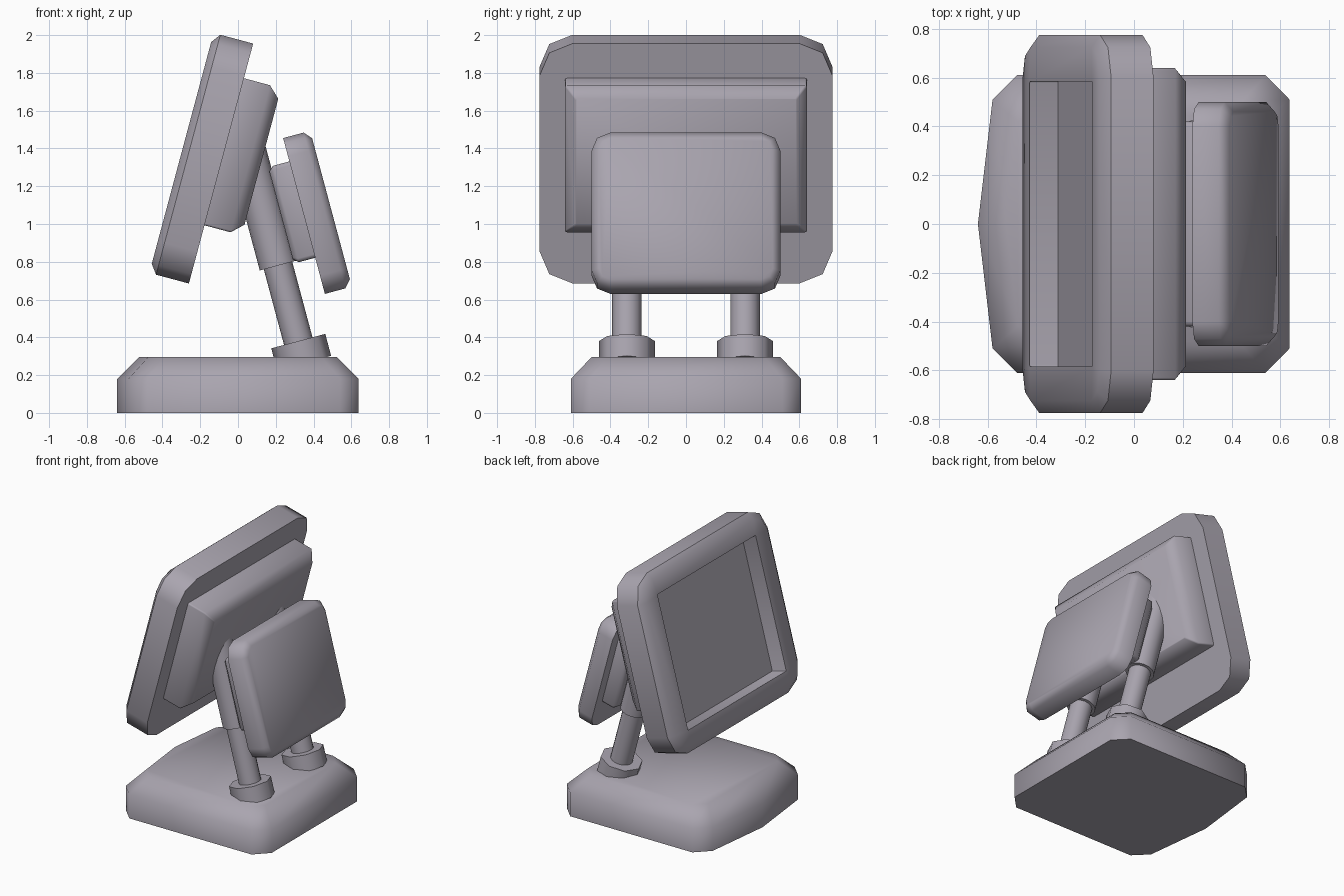
import bpy, bmesh, math
from mathutils import Matrix, Vector

cube = bpy.data.objects.get("Cube")
if cube:
    bpy.data.objects.remove(cube, do_unlink=True)

GREY = (0.40, 0.375, 0.43, 1)
grey = bpy.data.materials.new("warm grey plastic")
grey.use_nodes = True
grey.diffuse_color = GREY
grey.node_tree.nodes["Principled BSDF"].inputs["Base Color"].default_value = GREY

TILT = math.radians(15)
SIN, COS = math.sin(TILT), math.cos(TILT)


def loft(name, rings, matrix=Matrix()):
    """Join rings of equal length, cap both ends and shade smooth by angle."""
    bm = bmesh.new()
    loops = [[bm.verts.new(matrix @ Vector(p)) for p in ring] for ring in rings]
    n = len(loops[0])
    for a, b in zip(loops, loops[1:]):
        for i in range(n):
            j = (i + 1) % n
            bm.faces.new((a[i], a[j], b[j], b[i]))
    bm.faces.new(loops[0][::-1])
    bm.faces.new(loops[-1])
    bmesh.ops.recalc_face_normals(bm, faces=bm.faces)
    mesh = bpy.data.meshes.new(name)
    bm.to_mesh(mesh)
    bm.free()
    mesh.materials.append(grey)
    obj = bpy.data.objects.new(name, mesh)
    bpy.context.collection.objects.link(obj)
    bpy.ops.object.select_all(action='DESELECT')
    obj.select_set(True)
    bpy.context.view_layer.objects.active = obj
    bpy.ops.object.shade_smooth_by_angle(angle=math.radians(50))
    return obj


def rounded(half_w, half_h, r, z):
    """Rectangle ring with two-segment corners."""
    pts = []
    for k, (sx, sy) in enumerate(((1, 1), (-1, 1), (-1, -1), (1, -1))):
        for s in range(3):
            a = math.pi / 2 * k + math.pi / 4 * s
            pts.append((sx * (half_w - r) + r * math.cos(a),
                        sy * (half_h - r) + r * math.sin(a), z))
    return pts


def circle(r, z, sides):
    return [(r * math.cos(math.tau * i / sides),
             r * math.sin(math.tau * i / sides), z) for i in range(sides)]


def frame(origin, up, normal):
    """Local x across, y up the slab, z out of it."""
    up, normal = Vector(up), Vector(normal)
    m = Matrix((up.cross(normal), up, normal)).transposed().to_4x4()
    return Matrix.Translation(origin) @ m


# Base with chamfered corners, bowed front edge and sloping shoulder
half = [(-0.64, 0), (-0.58, -0.51), (-0.48, -0.61), (0.54, -0.61), (0.638, -0.51)]
outline = half + [(x, -y) for x, y in reversed(half[1:])]
loft("base", [[(x * s, y * s, z) for x, y in outline]
              for z, s in ((0, 1), (0.18, 1), (0.295, 0.82))])

# Screen frame with a sunken display
lean_back = (SIN, 0, COS)
back_edge = Vector((-0.26, 0, 0.685))
mid = back_edge + Vector(lean_back) * 0.6575
loft("screen", [rounded(0.775, 0.6575, 0.175, 0),
                rounded(0.775, 0.6575, 0.175, 0.18),
                rounded(0.725, 0.6075, 0.125, 0.217),
                rounded(0.585, 0.495, 0.005, 0.217),
                rounded(0.585, 0.495, 0.005, 0.097)],
     frame(mid, lean_back, (-COS, 0, SIN)))

# Housing on the back of the screen
mid = back_edge + Vector(lean_back) * 0.722
loft("screen_housing", [rounded(0.64, 0.403, 0.01, -0.01),
                        rounded(0.64, 0.403, 0.01, 0.143),
                        rounded(0.585, 0.345, 0.008, 0.204)],
     frame(mid, lean_back, (COS, 0, -SIN)))

# Rear panel and the block holding it to the arms
lean_front = (-SIN, 0, COS)
out = (COS, 0, SIN)
panel_edge = Vector((0.46, 0, 0.63))
loft("rear_panel", [rounded(0.5, 0.427, 0.1, 0),
                    rounded(0.5, 0.427, 0.1, 0.112),
                    rounded(0.46, 0.387, 0.06, 0.148)],
     frame(panel_edge + Vector(lean_front) * 0.427, lean_front, out))
loft("panel_mount", [rounded(0.395, 0.24, 0.01, -0.116),
                     rounded(0.42, 0.264, 0.02, -0.09),
                     rounded(0.42, 0.264, 0.02, 0.01)],
     frame(panel_edge + Vector(lean_front) * 0.462, lean_front, out))

# Pair of leaning arms: collar, rod and sleeve
for side, y in (("left", 0.3125), ("right", -0.3125)):
    m = Matrix.Translation((0.319, y, 0.38)) @ Matrix.Rotation(-TILT, 4, 'Y')
    for part, r, z0, z1, sides in (("collar", 0.148, -0.12, 0, 8),
                                   ("rod", 0.078, -0.1, 0.5, 16),
                                   ("sleeve", 0.1, 0.414, 1.06, 16)):
        loft(f"{side}_arm_{part}", [circle(r, z0, sides), circle(r, z1, sides)], m)
